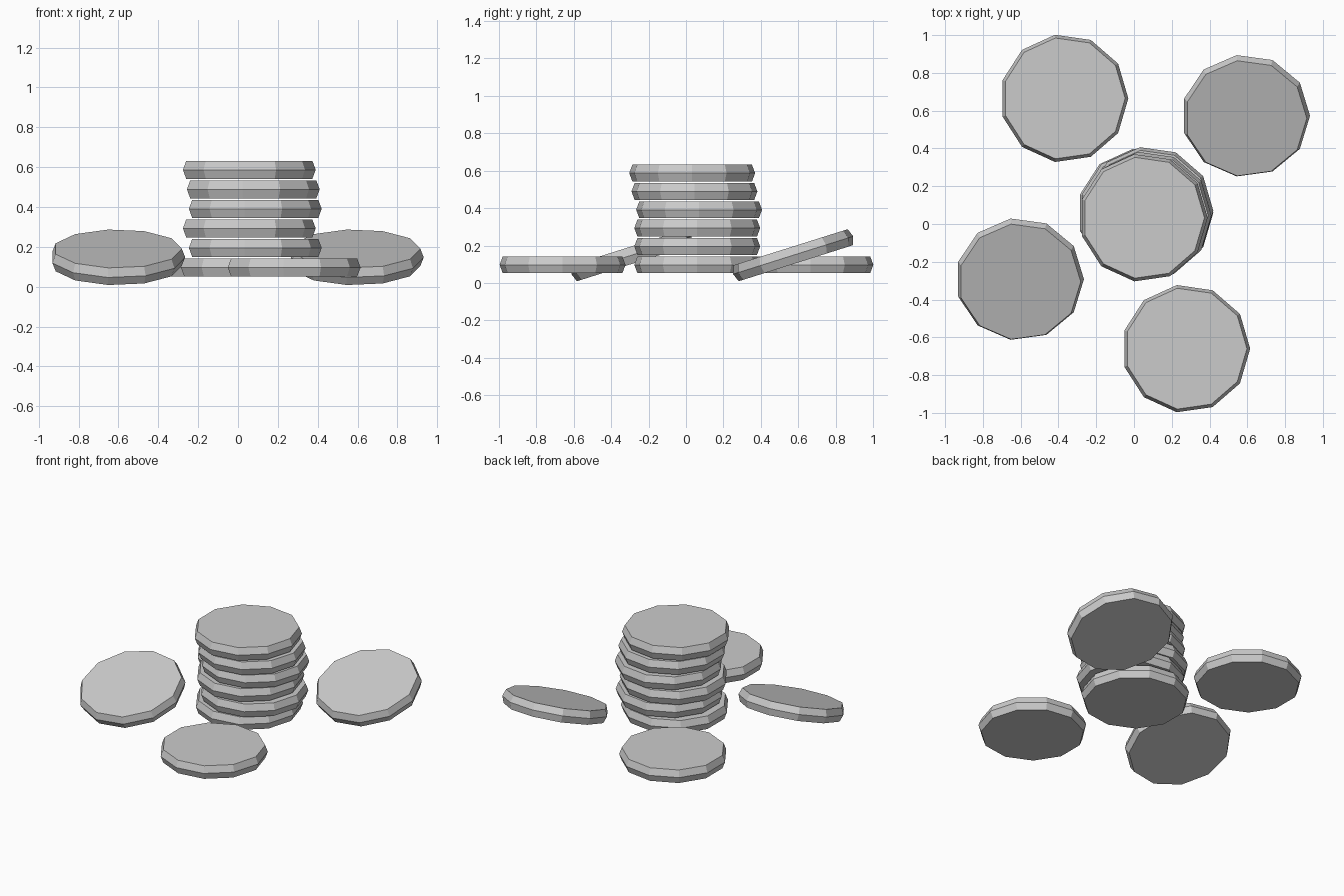
import bpy, bmesh, math
from mathutils import Matrix

if "Cube" in bpy.data.objects:
    bpy.data.objects.remove(bpy.data.objects["Cube"])

SIDES, R_MID, R_FACE, THICK = 11, 0.34, 0.323, 0.09

metal = bpy.data.materials.new("grey metal")
metal.diffuse_color = (0.6, 0.6, 0.6, 1)
metal.use_nodes = True
metal.node_tree.nodes["Principled BSDF"].inputs["Base Color"].default_value = metal.diffuse_color


def coin(name, x, y, z, tilt=0.0):
    """Eleven-sided disc with a ridge around the middle of its rim."""
    bm = bmesh.new()
    rings = []
    for r, h in ((R_FACE, -THICK / 2), (R_MID, 0), (R_FACE, THICK / 2)):
        rings.append([bm.verts.new((r * math.cos(2 * math.pi * i / SIDES),
                                    r * math.sin(2 * math.pi * i / SIDES), h))
                      for i in range(SIDES)])
    bm.faces.new(rings[0][::-1])
    bm.faces.new(rings[2])
    for lo, hi in zip(rings, rings[1:]):
        for i in range(SIDES):
            j = (i + 1) % SIDES
            bm.faces.new((lo[i], lo[j], hi[j], hi[i]))
    bm.transform(Matrix.Translation((x, y, z)) @ Matrix.Rotation(math.radians(tilt), 4, 'X'))
    me = bpy.data.meshes.new(name)
    bm.to_mesh(me)
    bm.free()
    me.materials.append(metal)
    ob = bpy.data.objects.new(name, me)
    bpy.context.collection.objects.link(ob)


# Stack of six slightly shifted coins
stack = [(0.04, 0.06), (0.08, 0.06), (0.05, 0.06), (0.08, 0.07), (0.07, 0.045), (0.05, 0.033)]
for k, (x, y) in enumerate(stack):
    coin(f"stack_coin_{k + 1}", x, y, 0.097 + 0.098 * k)

# Loose coins lying flat
coin("flat_coin_front", 0.275, -0.66, 0.097)
coin("flat_coin_back", -0.37, 0.665, 0.097)

# Loose coins tilted up at the back
coin("tilted_coin_right", 0.592, 0.573, 0.148, 17.5)
coin("tilted_coin_left", -0.605, -0.292, 0.148, 17.5)
